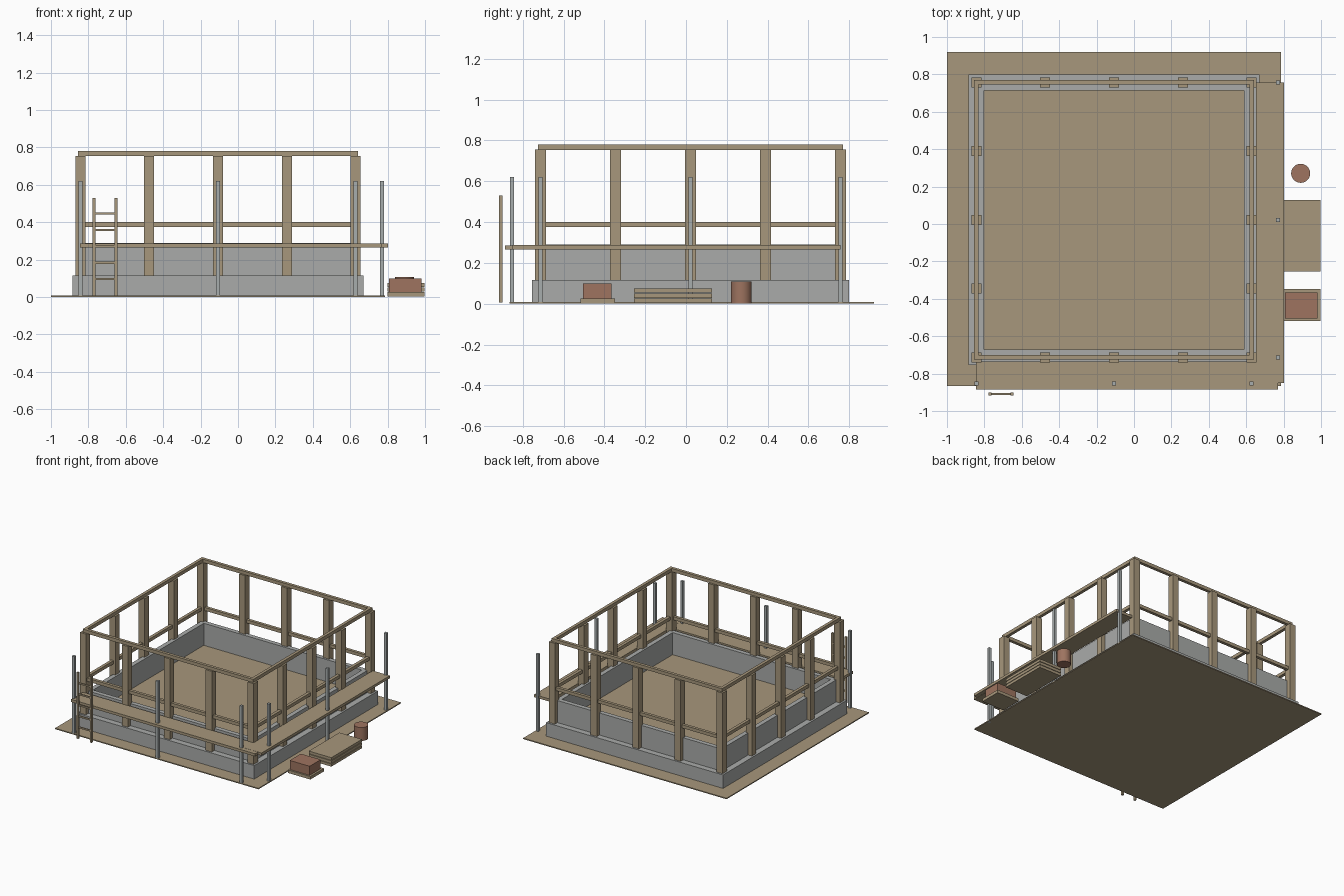
import bpy
import bmesh

cube = bpy.data.objects.get("Cube")
if cube:
    bpy.data.objects.remove(cube, do_unlink=True)


def material(name, rgb):
    m = bpy.data.materials.new(name)
    m.use_nodes = True
    col = (*rgb, 1)
    m.diffuse_color = col
    m.node_tree.nodes["Principled BSDF"].inputs["Base Color"].default_value = col
    return m


WOOD = material("timber tan", (0.386, 0.31, 0.2))
STONE = material("concrete grey", (0.4, 0.41, 0.4))
STEEL = material("steel grey", (0.39, 0.42, 0.42))
BRICK = material("brick red", (0.342, 0.174, 0.117))


def finish(name, bm, mat):
    mesh = bpy.data.meshes.new(name)
    bmesh.ops.recalc_face_normals(bm, faces=bm.faces)
    bm.to_mesh(mesh)
    bm.free()
    mesh.materials.append(mat)
    ob = bpy.data.objects.new(name, mesh)
    bpy.context.collection.objects.link(ob)
    return ob


def box(name, xs, ys, zs, mat):
    """Axis-aligned box given by its limits on each axis."""
    bm = bmesh.new()
    bmesh.ops.create_cube(bm, size=1)
    for v in bm.verts:
        v.co = [lim[0] if c < 0 else lim[1] for c, lim in zip(v.co, (xs, ys, zs))]
    return finish(name, bm, mat)


def around(c, width):
    return (c - width / 2, c + width / 2)


def ring(name, outer, inner, zs, mat):
    """Rectangular frame with an open middle; rectangles are x0, x1, y0, y1."""
    bm = bmesh.new()

    def loop(r, z):
        return [bm.verts.new((x, y, z)) for x, y in
                ((r[0], r[2]), (r[1], r[2]), (r[1], r[3]), (r[0], r[3]))]

    loops = [loop(outer, zs[0]), loop(outer, zs[1]), loop(inner, zs[1]), loop(inner, zs[0])]
    for i in range(4):
        a, b = loops[i], loops[(i + 1) % 4]
        for j in range(4):
            k = (j + 1) % 4
            bm.faces.new((a[j], a[k], b[k], b[j]))
    return finish(name, bm, mat)


def grow(r, d):
    return (r[0] - d, r[1] + d, r[2] - d, r[3] + d)


# Post centre lines set out the whole building
PLAN = (-0.843, 0.629, -0.713, 0.757)
INNER = grow(PLAN, -0.042)
XS = [PLAN[0] + 0.368 * i for i in range(5)]
YS = [PLAN[2] + 0.3675 * i for i in range(5)]
GROUND = 0.008
FOOT = 0.115

# Ground sheet, footing, low wall and floor
box("ground_sheet", (-1, 0.785), (-0.865, 0.92), (0, GROUND), WOOD)
ring("footing", grow(PLAN, 0.041), INNER, (0.002, FOOT), STONE)
ring("low_wall", grow(PLAN, -0.006), INNER, (FOOT, 0.29), STONE)
box("floor", INNER[:2], INNER[2:], (GROUND, FOOT), WOOD)

# Timber posts around the perimeter
for i, x in enumerate(XS):
    for j, y in enumerate(YS):
        if i in (0, 4) or j in (0, 4):
            box("wall_post", around(x, 0.053), around(y, 0.053), (FOOT, 0.755), WOOD)

# Top and middle rails
for name, zs in (("top_rail", (0.753, 0.78)), ("middle_rail", (0.375, 0.401))):
    ring(name, grow(PLAN, 0.012), grow(PLAN, -0.012), zs, WOOD)

# Scaffold walkways and their poles
box("front_walkway", (-0.845, 0.77), (-0.886, -0.736), (0.265, 0.286), WOOD)
box("side_walkway", (0.652, 0.802), (-0.85, 0.757), (0.266, 0.287), WOOD)
for i in (0, 2, 4):
    box("front_pole", around(XS[i], 0.021), around(-0.853, 0.021), (0, 0.62), STEEL)
    box("side_pole", around(0.77, 0.021), around(YS[i], 0.021), (0, 0.62), STEEL)

# Ladder
for x in (-0.77, -0.652):
    box("ladder_side", around(x, 0.015), around(-0.908, 0.016), (0.005, 0.53), WOOD)
for i in range(5):
    box("ladder_rung", (-0.77, -0.652), around(-0.908, 0.01),
        around(0.096 + 0.0875 * i, 0.012), WOOD)

# Stack of boards
for i in range(3):
    z = 0.004 + 0.025 * i
    box("stacked_board", (0.8, 0.998), (-0.255, 0.128), (z, z + 0.021), WOOD)

# Brick pile on a pallet
box("pallet", (0.8, 0.998), (-0.518, -0.348), (0.002, 0.026), WOOD)
box("brick_pile", (0.808, 0.982), (-0.505, -0.366), (0.026, 0.098), BRICK)

# Barrel
bm = bmesh.new()
bmesh.ops.create_cone(bm, cap_ends=True, segments=24, radius1=0.051, radius2=0.051, depth=0.106)
bmesh.ops.translate(bm, verts=bm.verts, vec=(0.891, 0.271, 0.055))
barrel = finish("barrel", bm, BRICK)
bpy.context.view_layer.objects.active = barrel
barrel.select_set(True)
bpy.ops.object.shade_smooth_by_angle()
